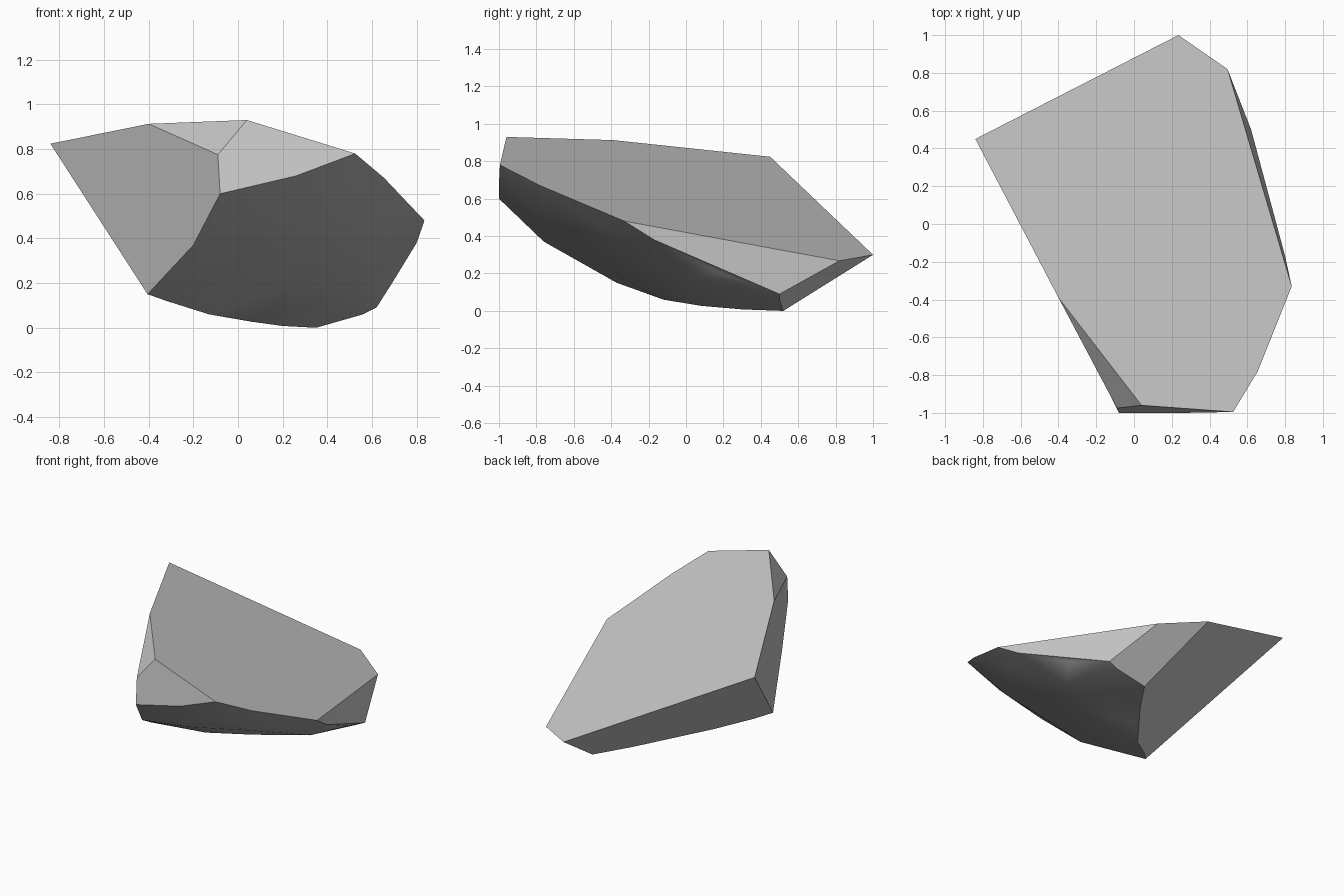
import bpy
import bmesh
import math
from mathutils import Vector

default_cube = bpy.data.objects.get("Cube")
if default_cube:
    bpy.data.objects.remove(default_cube, do_unlink=True)


def make_material(name, grey):
    """One flat grey, shown in both viewport and render."""
    material = bpy.data.materials.new(name)
    colour = (grey, grey, grey, 1.0)
    material.diffuse_color = colour
    material.use_nodes = True
    shader = material.node_tree.nodes["Principled BSDF"]
    shader.inputs["Base Color"].default_value = colour
    shader.inputs["Roughness"].default_value = 0.9
    return material


# Corners of the flat broken top, and of the chipped front
top_corners = [(-.84, .45, .824), (.235, 1, .3), (.495, .82, .268), (.835, -.33, .48),
               (.655, -.78, .67), (.525, -.995, .78), (.04, -.96, .93), (-.4, -.39, .913)]
front_chip = [(-.09, -.975, .775), (-.08, -1, .6), (.26, -1, .68)]

# Curved rims where the rounded crust meets the broken sides
left_rim = [(-.2, -.76, .37), (-.405, -.37, .15)]
back_rim = [(-.32, -.28, .12), (-.13, -.12, .06), (.06, .08, .027), (.2, .3, .008), (.35, .52, 0)]
right_rim = [(.56, .5, .06), (.62, .5, .09), (.69, .2, .2), (.8, -.17, .38)]

# Bulge of the crust between the rims
crust_bulge = [(.29, -.25, .205), (.45, -.52, .38), (.1, -.7, .38), (.55, 0, .175),
               (0, -.35, .18), (.4, .2, .08), (.67, -.45, .45), (.35, -.8, .51)]


def is_crust(face):
    """The rounded crust faces down and forward; broken sides do not."""
    return face.normal.z < -0.2 and face.normal.y < 0.12


def build_shard(name, points, materials):
    bm = bmesh.new()
    for point in points:
        bm.verts.new(Vector(point))
    hull = bmesh.ops.convex_hull(bm, input=bm.verts[:])
    spare = {v for key in ("geom_interior", "geom_unused") for v in hull[key]
             if isinstance(v, bmesh.types.BMVert)}
    bmesh.ops.delete(bm, geom=list(spare), context="VERTS")
    bmesh.ops.recalc_face_normals(bm, faces=bm.faces[:])

    # Smooth darker crust, flat pale broken faces
    for face in bm.faces:
        face.smooth = is_crust(face)
        face.material_index = 1 if face.smooth else 0

    # Merge the triangles of each broken side into one flat face
    broken_edges = [e for e in bm.edges
                    if all(f.material_index == 0 for f in e.link_faces)]
    bmesh.ops.dissolve_limit(bm, angle_limit=math.radians(6), verts=[],
                             edges=broken_edges, delimit={"MATERIAL"})

    # Keep the rim between the two surfaces crisp
    for edge in bm.edges:
        edge.smooth = len({f.material_index for f in edge.link_faces}) == 1

    mesh = bpy.data.meshes.new(name)
    bm.to_mesh(mesh)
    bm.free()
    for material in materials:
        mesh.materials.append(material)
    shard = bpy.data.objects.new(name, mesh)
    bpy.context.collection.objects.link(shard)
    return shard


broken_stone = make_material("broken stone pale grey", 0.585)
crust_stone = make_material("crust mid grey", 0.45)
build_shard("rock_shard",
            top_corners + front_chip + left_rim + back_rim + right_rim + crust_bulge,
            [broken_stone, crust_stone])
